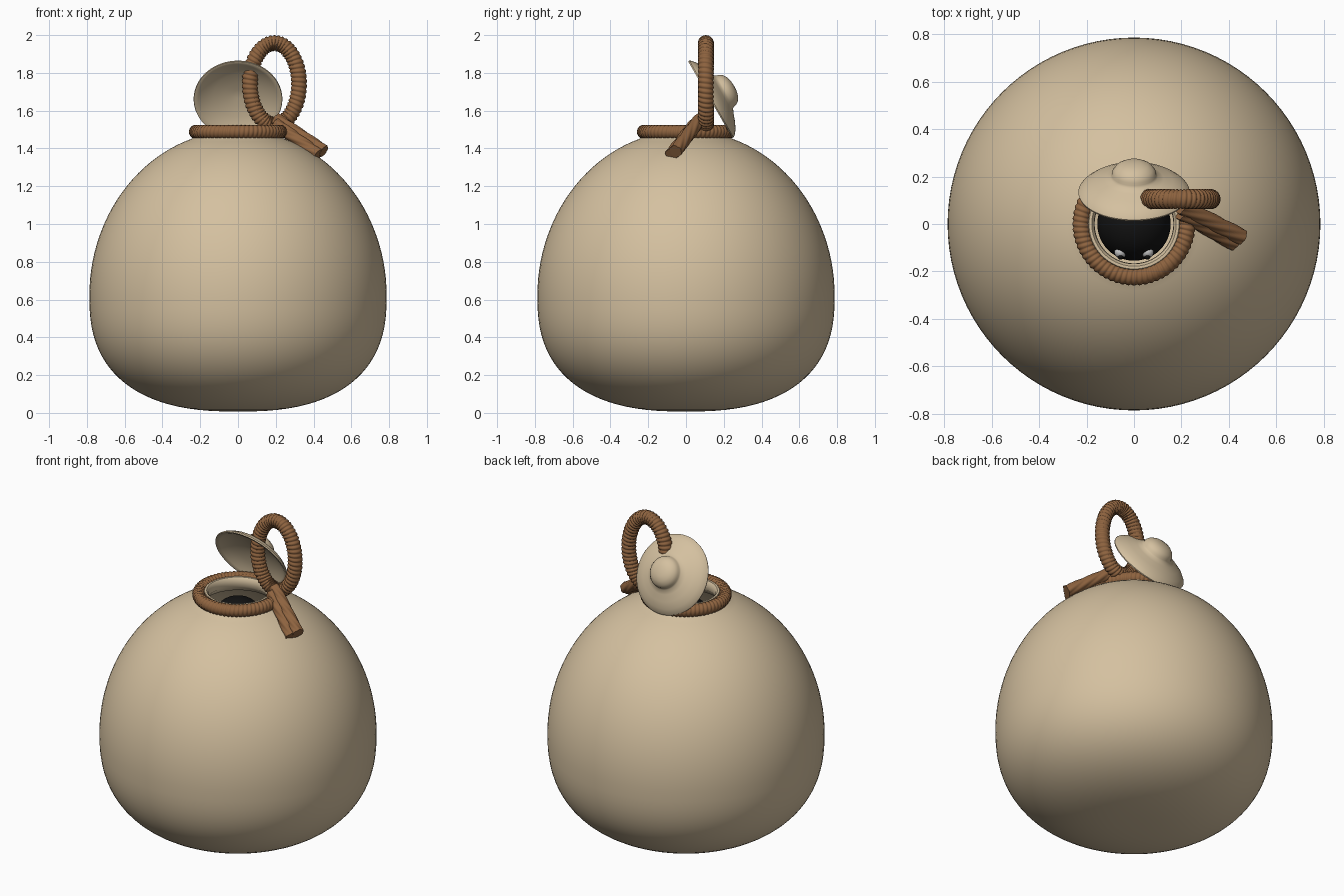
import bpy, bmesh
from math import sin, cos, pi, sqrt, radians
from mathutils import Vector

if "Cube" in bpy.data.objects:
    bpy.data.objects.remove(bpy.data.objects["Cube"])


def material(name, rgb):
    m = bpy.data.materials.new(name)
    m.diffuse_color = (*rgb, 1)
    m.use_nodes = True
    m.node_tree.nodes["Principled BSDF"].inputs["Base Color"].default_value = m.diffuse_color
    return m


CLAY = material("clay", (0.66, 0.53, 0.35))
ROPE = material("rope", (0.27, 0.125, 0.05))
DARK = material("dark", (0.006, 0.006, 0.006))
WHITE = material("white", (0.8, 0.8, 0.8))


def finish(bm, name, mat, angle=50):
    bmesh.ops.recalc_face_normals(bm, faces=bm.faces)
    me = bpy.data.meshes.new(name)
    bm.to_mesh(me)
    bm.free()
    me.materials.append(mat)
    ob = bpy.data.objects.new(name, me)
    bpy.context.collection.objects.link(ob)
    bpy.ops.object.select_all(action='DESELECT')
    ob.select_set(True)
    bpy.context.view_layer.objects.active = ob
    bpy.ops.object.shade_smooth_by_angle(angle=radians(angle))
    return ob


def lathe(name, profile, mat, steps=96):
    """Spin an (r, z) profile around z."""
    bm = bmesh.new()
    vs = [bm.verts.new((r, 0, z)) for r, z in profile]
    es = [bm.edges.new(p) for p in zip(vs, vs[1:])]
    bmesh.ops.spin(bm, geom=vs + es, axis=(0, 0, 1), cent=(0, 0, 0),
                   angle=2 * pi, steps=steps, use_duplicate=False)
    bmesh.ops.remove_doubles(bm, verts=bm.verts, dist=1e-5)
    return finish(bm, name, mat)


def rope(name, path, side, radius, turns, strands, closed, segs, sides=18, depth=0.14):
    """Sweep a twisted rope section along path(t), t in 0..1."""
    bm = bmesh.new()
    rings = []
    for i in range(segs if closed else segs + 1):
        t = i / segs
        p = path(t)
        tan = (path(t + 1e-3) - path(t - 1e-3)).normalized()
        n = side.cross(tan).normalized()
        b = tan.cross(n)
        ring = []
        for j in range(sides):
            a = 2 * pi * j / sides
            r = radius * (1 - depth + depth * abs(sin(pi * turns * t + a * strands / 2)))
            ring.append(bm.verts.new(p + (n * cos(a) + b * sin(a)) * r))
        rings.append(ring)
    pairs = list(zip(rings, rings[1:])) + ([(rings[-1], rings[0])] if closed else [])
    for r0, r1 in pairs:
        for j in range(sides):
            k = (j + 1) % sides
            bm.faces.new((r0[j], r0[k], r1[k], r1[j]))
    if not closed:
        bm.faces.new(rings[0])
        bm.faces.new(rings[-1])
    return finish(bm, name, ROPE, 65)


def ball(name, center, radius, mat, seg=32):
    bm = bmesh.new()
    bmesh.ops.create_uvsphere(bm, u_segments=seg, v_segments=seg // 2, radius=radius)
    bmesh.ops.translate(bm, verts=bm.verts, vec=center)
    return finish(bm, name, mat)


# Round jar: flattened lower half, rounder upper half, hollow inside
profile = []
for i in range(25):
    a = pi / 2 * i / 24
    profile.append((0.787 * sin(a) ** 0.8, 0.62 - 0.613 * cos(a) ** 0.8))
for i in range(1, 25):
    a = radians(72) * i / 24
    profile.append((0.787 * cos(a), 0.62 + 0.875 * sin(a)))
profile += [(0.205, 1.475), (0.197, 1.50), (0.19, 1.512), (0.178, 1.512),
            (0.168, 1.50), (0.166, 1.46), (0.2, 1.42)]
for i in range(15):
    a = radians(70 - 160 * i / 14)
    profile.append((max(0, 0.74 * cos(a)), 0.62 + (0.83 if a > 0 else 0.56) * sin(a)))
profile[-1] = (0, 0.06)
lathe("jar_body", profile, CLAY)

# Tilted lid with domed knob and hollow underside
lid = lathe("lid", [
    (0, 0.142), (0.03, 0.14), (0.058, 0.133), (0.08, 0.118), (0.092, 0.1),
    (0.094, 0.088), (0.1, 0.078), (0.125, 0.066), (0.165, 0.052), (0.205, 0.032),
    (0.228, 0.013), (0.235, 0.003), (0.233, -0.004), (0.222, -0.004), (0.208, 0.004),
    (0.18, 0.02), (0.13, 0.038), (0.07, 0.05), (0.025, 0.056), (0, 0.058)], CLAY, 64)
lid.location = (0, 0.132, 1.66)
lid.rotation_euler = (radians(-60), 0, 0)

# Rope collar around the neck
rope("neck_rope", lambda t: Vector((0.222 * cos(2 * pi * t), 0.222 * sin(2 * pi * t), 1.488)),
     Vector((0, 0, 1)), 0.038, 64, 1, True, 448)

# Upright rope bow loop
rope("rope_loop", lambda t: Vector((0.193 + 0.13 * cos(2 * pi * t), 0.105,
                                    1.742 + 0.215 * sin(2 * pi * t))),
     Vector((0, 1, 0)), 0.043, 54, 1, True, 432)

# Two loose rope ends lying on the shoulder
tails = [((0.2, 0.075, 1.555), (0.455, -0.055, 1.385)),
         ((0.2, 0.05, 1.53), (0.425, -0.08, 1.365))]
for i, (a, b) in enumerate(tails):
    a, b = Vector(a), Vector(b)
    rope(f"rope_end_{i + 1}", lambda t: a.lerp(b, t), Vector((0, 0, 1)),
         0.036, 3, 6, False, 40, 36)

# Dark creature peeking from inside, with two eyes
ball("creature_head", (0, 0, 1.31), 0.155, DARK, 48)
for s in (-1, 1):
    ball("eye_left" if s < 0 else "eye_right", (s * 0.057, -0.118, 1.375), 0.026, WHITE)
    ball("pupil_left" if s < 0 else "pupil_right", (s * 0.057, -0.136, 1.382), 0.014, DARK, 16)
